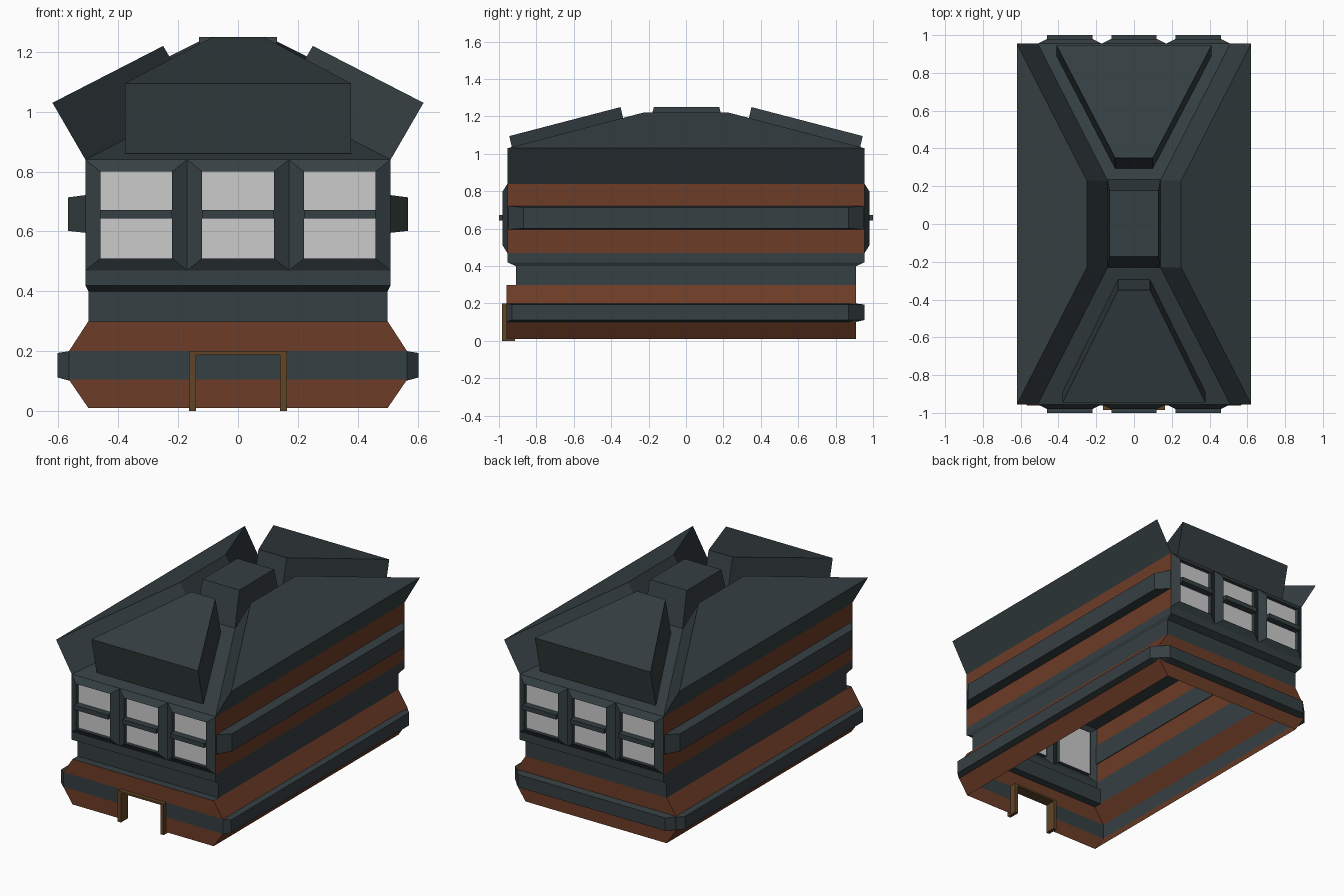
import bpy

if "Cube" in bpy.data.objects:
    bpy.data.objects.remove(bpy.data.objects["Cube"])

def material(name, rgb):
    m = bpy.data.materials.new(name)
    m.diffuse_color = (*rgb, 1)
    m.use_nodes = True
    m.node_tree.nodes["Principled BSDF"].inputs["Base Color"].default_value = m.diffuse_color
    return m

SLATE = material("slate", (0.036, 0.05, 0.055))
RUST = material("rust", (0.15, 0.045, 0.02))
WOOD = material("wood", (0.12, 0.06, 0.02))

def mesh(name, verts, faces, mats=(), idx=None):
    me = bpy.data.meshes.new(name)
    me.from_pydata(verts, [], faces)
    for m in mats:
        me.materials.append(m)
    if idx:
        for p, i in zip(me.polygons, idx):
            p.material_index = i
    ob = bpy.data.objects.new(name, me)
    bpy.context.collection.objects.link(ob)
    return ob

def loft(name, a, b, mat, caps=True):
    """Solid between two matching loops of points."""
    n = len(a)
    faces = [(i, (i + 1) % n, (i + 1) % n + n, i + n) for i in range(n)]
    if caps:
        faces += [tuple(range(n))[::-1], tuple(range(n, 2 * n))]
    return mesh(name, list(a) + list(b), faces, [mat])

def rect(hx, y0, y1, z):
    return [(-hx, y0, z), (hx, y0, z), (hx, y1, z), (-hx, y1, z)]

def box(name, x0, x1, y0, y1, z0, z1, mat):
    loop = lambda z: [(x0, y0, z), (x1, y0, z), (x1, y1, z), (x0, y1, z)]
    return loft(name, loop(z0), loop(z1), mat)

# Striped wall shell: half width, front y, back y, z
rings = [(.5, -.96, .91, .01), (.565, -.96, .91, .105), (.565, -.96, .91, .2),
         (.5, -.96, .91, .3), (.5, -.91, .91, .3), (.5, -.91, .91, .4),
         (.51, -.955, .955, .42), (.51, -.955, .955, .47), (.51, -.955, .955, .6),
         (.51, -.955, .955, .72), (.51, -.955, .955, .84)]
verts = [p for r in rings for p in rect(*r)]
faces, idx = [], []
for r in range(len(rings) - 1):
    for s in range(4):
        door_row = s == 0 and r < 2
        window_row = s in (0, 2) and r >= 7
        if door_row or window_row:
            continue
        j = (s + 1) % 4
        faces.append((4 * r + s, 4 * r + j, 4 * r + 4 + j, 4 * r + 4 + s))
        idx.append(int(r in (0, 2, 7, 9)))
mesh("wall_shell", verts, faces, [SLATE, RUST], idx)

# Lower front wall either side of the doorway
for side, s in (("left", -1), ("right", 1)):
    v = [(s * x, -.96, z) for x, z in
         ((.15, .01), (.5, .01), (.565, .105), (.15, .105), (.565, .2), (.15, .2))]
    f = [(0, 1, 2, 3), (3, 2, 4, 5)]
    if s < 0:
        f = [q[::-1] for q in f]
    mesh("door_wall_" + side, v, f, [RUST, SLATE], [0, 1])
    box("door_post_" + side, *sorted((s * .14, s * .163)), -.985, -.915, 0, .2, WOOD)
box("door_lintel", -.14, .14, -.985, -.915, .188, .2, WOOD)

# Raised lower band, wrapping both sides and the back
inner = [(.565, -.96), (.565, .91), (-.565, .91), (-.565, -.96)]
outer = [(.603, -.93), (.603, .87), (.52, .955), (-.52, .955), (-.603, .87), (-.603, -.93)]
base = [(.565, -.96), (.565, .87), (.52, .91), (-.52, .91), (-.565, .87), (-.565, -.96)]
v, n = [], 6
for pts, z in ((base, .102), (outer, .112), (outer, .194), (base, .2)):
    v += [(x, y, z) for x, y in pts]
f = [(r * n + i, r * n + i + 1, r * n + n + i + 1, r * n + n + i)
     for r in range(3) for i in range(n - 1)]
f += [(0, 6, 12, 18), (23, 17, 11, 5)]
mesh("lower_band", v, f, [SLATE])

for side, s in (("left", -1), ("right", 1)):
    # Raised upper band on each long wall
    def end(x, y, z0, z1):
        return [(s * x, -s * y, z0), (s * x, s * y, z0), (s * x, s * y, z1), (s * x, -s * y, z1)]
    loft("upper_band_" + side, end(.505, .955, .595, .722), end(.568, .87, .602, .714), SLATE)
    # Thick side roof slab
    def slab(dx, z0):
        return [(s * x, s * y, z) for x, y, z in
                ((.51 + dx, -.955, z0), (.51 + dx, .955, z0),
                 (.14 + dx, .23, z0 + .19), (.14 + dx, -.23, z0 + .19))]
    loft("side_roof_" + side, slab(0, .84), slab(.11, 1.03), SLATE)

# Hipped roof core and ridge block
loft("roof_core", rect(.51, -.955, .955, .84), rect(.14, -.23, .23, 1.03), SLATE)
loft("ridge_block", rect(.14, -.23, .235, 1.03), rect(.13, -.172, .178, 1.25), SLATE)

# End roof slabs and window groups, front and back
for end_name, e, wide, narrow in (("front", -1, .378, .085), ("back", 1, .41, .1)):
    def gable(dy, dz):
        lo, hi = .89 + dy, .295 + dy
        return [(-e * x, e * y, z + dz) for x, y, z in
                ((-wide, lo, .86), (wide, lo, .86), (narrow, hi, 1.015), (-narrow, hi, 1.015))]
    loft("end_roof_" + end_name, gable(0, 0), gable(.055, .235), SLATE)

    for k in (-1, 0, 1):
        tag = f"{end_name}_{k + 2}"
        cx = k * .34
        def loop(h, z0, z1, y):
            return [(cx - e * x, e * y, z) for x, z in ((-h, z0), (h, z0), (h, z1), (-h, z1))]
        v = loop(.17, .47, .84, .955) + loop(.12, .51, .8, .98) + loop(.12, .51, .8, .955)
        f = [(r * 4 + i, r * 4 + (i + 1) % 4, r * 4 + 4 + (i + 1) % 4, r * 4 + 4 + i)
             for r in range(2) for i in range(4)]
        mesh("window_frame_" + tag, v, f, [SLATE])
        mesh("window_pane_" + tag, loop(.12, .51, .8, .957), [(0, 1, 2, 3)])
        box("window_bar_" + tag, cx - .12, cx + .12, *sorted((e * .958, e * 1.0)), .643, .672, SLATE)
